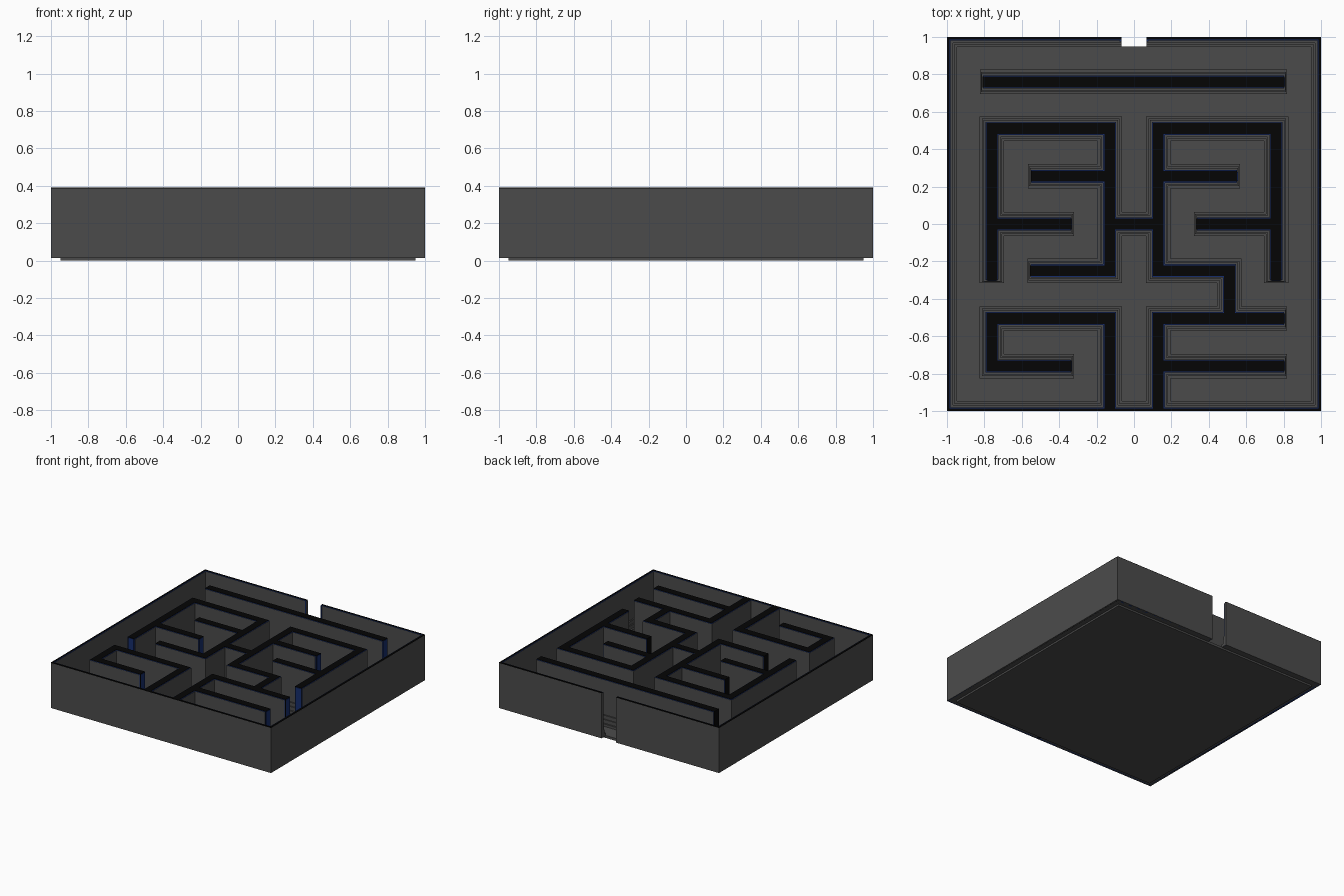
import bpy

if "Cube" in bpy.data.objects:
    bpy.data.objects.remove(bpy.data.objects["Cube"])

TOP = 0.39
BASE = 0.015


def material(name, rgb):
    m = bpy.data.materials.new(name)
    m.diffuse_color = (*rgb, 1)
    m.use_nodes = True
    m.node_tree.nodes["Principled BSDF"].inputs["Base Color"].default_value = m.diffuse_color
    return m


GREY = material("dark_grey", (0.071, 0.071, 0.071))
BLACK = material("black", (0.0015, 0.0015, 0.0015))
BLUE = material("navy_blue", (0.008, 0.026, 0.15))


def build(name, boxes, mat):
    """One mesh made of axis-aligned boxes (x0, x1, y0, y1, z0, z1)."""
    verts, faces = [], []
    for x0, x1, y0, y1, z0, z1 in boxes:
        n = len(verts)
        verts += [(x, y, z) for z in (z0, z1)
                  for x, y in ((x0, y0), (x1, y0), (x1, y1), (x0, y1))]
        faces += [(n + 3, n + 2, n + 1, n), (n + 4, n + 5, n + 6, n + 7)]
        for i in range(4):
            j = (i + 1) % 4
            faces.append((n + i, n + j, n + j + 4, n + i + 4))
    me = bpy.data.meshes.new(name)
    me.from_pydata(verts, [], faces)
    me.materials.append(mat)
    ob = bpy.data.objects.new(name, me)
    bpy.context.collection.objects.link(ob)


# Inner walls: (axis, fixed coordinate, start, end, start is free, end is free)
WALLS = [
    ("x", 0.76, -0.81, 0.805, 1, 1),
    ("x", 0.0, -0.13, 0.13, 0, 0),
    ("x", -0.25, -0.555, -0.13, 1, 0),
    ("x", -0.25, 0.13, 0.51, 0, 0),
    ("x", -0.505, -0.76, -0.13, 0, 0),
    ("x", -0.505, 0.13, 0.805, 0, 1),
    ("x", -0.76, -0.76, -0.335, 0, 1),
    ("x", -0.76, 0.13, 0.805, 0, 1),
    ("y", 0.51, -0.505, -0.25, 0, 0),
    ("y", -0.76, -0.76, -0.505, 0, 0),
]
# Mirrored pairs
for s in (-1, 1):
    for y, a, b, fa, fb in ((0.51, 0.13, 0.76, 0, 0), (0.255, 0.13, 0.552, 0, 1),
                            (0.0, 0.335, 0.76, 1, 0)):
        WALLS.append(("x", y, a, b, fa, fb) if s > 0 else ("x", y, -b, -a, fb, fa))
    WALLS += [("y", s * 0.76, -0.302, 0.51, 1, 0),
              ("y", s * 0.13, -0.25, 0.51, 0, 0),
              ("y", s * 0.13, -0.99, -0.505, 2, 0)]


def inner_layer(half, tip, top):
    """Boxes of one nested layer; free ends move by tip, joints overlap."""
    out = []
    ext = {0: half, 1: tip, 2: 0}
    for axis, c, a, b, fa, fb in WALLS:
        along = (a - ext[fa], b + ext[fb])
        across = (c - half, c + half)
        out.append((*along, *across, BASE, top) if axis == "x"
                   else (*across, *along, BASE, top))
    return out


def outer_layer(o, i, gap, top):
    """Boxes of one layer of the enclosure, with an opening in the back."""
    return [(-o, o, -o, -i, BASE, top),
            (-o, -i, -o, o, BASE, top), (i, o, -o, o, BASE, top),
            (-o, -gap, i, o, BASE, top), (gap, o, i, o, BASE, top)]


# Floor slab
build("floor", [(-0.95, 0.95, -0.95, 0.95, 0, 0.02)], GREY)

# Inner walls: grey sides, blue edge trim, black cap and ends
build("inner_wall_sides", inner_layer(0.035, -0.004, 0.384), GREY)
build("inner_wall_trim", inner_layer(0.0338, -0.002, 0.387), BLUE)
build("inner_wall_caps", inner_layer(0.029, 0, TOP), BLACK)

# Blue plates on the free ends facing right and front
plates = []
for axis, c, a, b, fa, fb in WALLS:
    if axis == "x" and fb == 1:
        plates.append((b - 0.002, b + 0.003, c - 0.024, c + 0.024, BASE, 0.385))
    if axis == "y" and fa == 1:
        plates.append((c - 0.024, c + 0.024, a - 0.003, a + 0.002, BASE, 0.385))
# Blue strips on the inner face beside the opening
for s in (-1, 1):
    x0, x1 = sorted((s * 0.067, s * 0.077))
    plates.append((x0, x1, 0.977, 0.985, BASE, 0.385))
build("wall_end_plates", plates, BLUE)

# Enclosure in the same layers
build("outer_wall_sides", outer_layer(1.0, 0.98, 0.066, 0.385), GREY)
build("outer_wall_trim", outer_layer(0.995, 0.981, 0.068, 0.388), BLUE)
build("outer_wall_caps", outer_layer(0.9995, 0.986, 0.067, TOP), BLACK)

# Stepped skirting along every wall
for k, (grow, top) in enumerate(((0.010, 0.10), (0.018, 0.07), (0.030, 0.04)), 1):
    build(f"inner_skirting_{k}", inner_layer(0.035 + grow, grow * 0.45, top), GREY)
    build(f"outer_skirting_{k}",
          outer_layer(0.99, 0.98 - grow * 1.1, 0.067, top), GREY)
